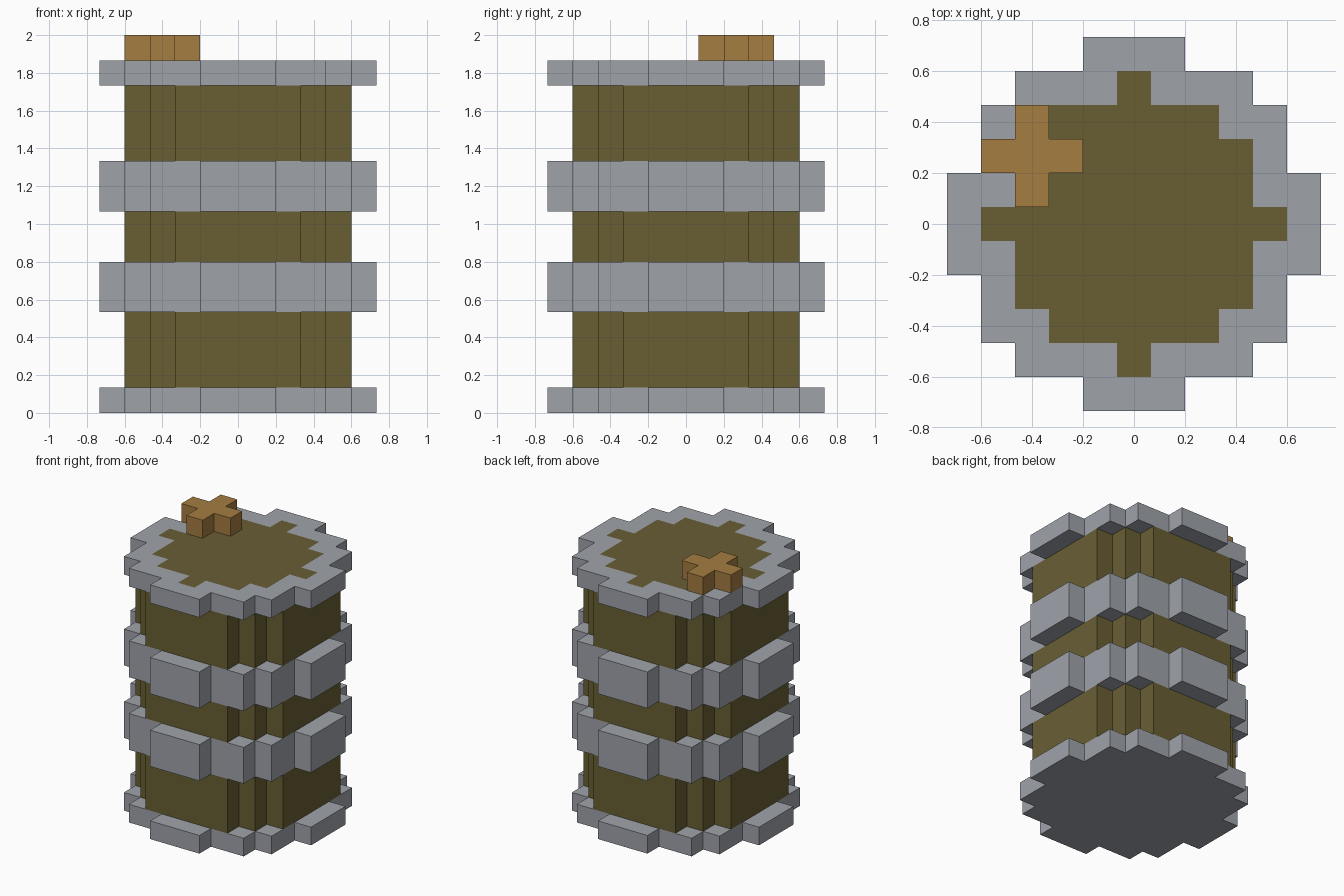
import bpy
import bmesh

cube = bpy.data.objects.get("Cube")
if cube:
    bpy.data.objects.remove(cube, do_unlink=True)

U = 2 / 15  # one block unit; the barrel is 15 units tall


def make_material(name, rgb):
    mat = bpy.data.materials.new(name)
    mat.use_nodes = True
    colour = (*rgb, 1.0)
    mat.diffuse_color = colour
    bsdf = next(n for n in mat.node_tree.nodes if n.type == 'BSDF_PRINCIPLED')
    bsdf.inputs["Base Color"].default_value = colour
    bsdf.inputs["Roughness"].default_value = 0.8
    return mat


GREY = make_material("steel grey", (0.347, 0.366, 0.402))
OLIVE = make_material("olive", (0.138, 0.112, 0.034))
ORANGE = make_material("orange brown", (0.376, 0.205, 0.053))

# Stepped corners, counter-clockwise in the +x +y quadrant, in block units
RING = [(5.5, 1.5), (4.5, 1.5), (4.5, 3.5), (3.5, 3.5), (3.5, 4.5), (1.5, 4.5), (1.5, 5.5)]
BODY = [(4.5, 2.5), (3.5, 2.5), (3.5, 3.5), (2.5, 3.5), (2.5, 4.5)]
CROSS = [(1.5, 0.5), (0.5, 0.5), (0.5, 1.5)]


def outline(corner):
    """Repeat one stepped corner around all four quadrants."""
    points, quarter = [], list(corner)
    for _ in range(4):
        points += quarter
        quarter = [(-y, x) for x, y in quarter]
    return points


def prism(name, corner, z0, z1, mat, centre=(0, 0), caps=True, inset=None):
    """Extrude an outline; an inset material colours a panel one unit in from the rim."""
    bm = bmesh.new()

    def loop(points, z):
        return [bm.verts.new(((x + centre[0]) * U, (y + centre[1]) * U, z * U))
                for x, y in points]

    low, high = loop(outline(corner), z0), loop(outline(corner), z1)
    n = len(low)

    def bridge(a, b):
        for i in range(n):
            j = (i + 1) % n
            bm.faces.new((a[i], a[j], b[j], b[i]))

    bridge(low, high)
    if caps:
        bm.faces.new(low[::-1])
        if inset:
            inner = loop(outline([(x - 1, y - 1) for x, y in corner]), z1)
            bridge(high, inner)
            bm.faces.new(inner).material_index = 1
        else:
            bm.faces.new(high)
    mesh = bpy.data.meshes.new(name)
    bm.to_mesh(mesh)
    bm.free()
    mesh.materials.append(mat)
    if inset:
        mesh.materials.append(inset)
    obj = bpy.data.objects.new(name, mesh)
    bpy.context.collection.objects.link(obj)
    return obj


# Metal rims and hoops
prism("bottom_rim", RING, 0, 1, GREY)
prism("lower_hoop", RING, 4, 6, GREY)
prism("upper_hoop", RING, 8, 10, GREY)
prism("top_rim_and_lid", RING, 13, 14, GREY, inset=OLIVE)

# Barrel wall between the hoops
for label, z0, z1 in (("lower", 1, 4), ("middle", 6, 8), ("upper", 10, 13)):
    prism(label + "_wall", BODY, z0, z1, OLIVE, caps=False)

# Cross-shaped filler cap near the back right edge of the lid
prism("filler_cap", CROSS, 14, 15, ORANGE, centre=(-3, 2))
